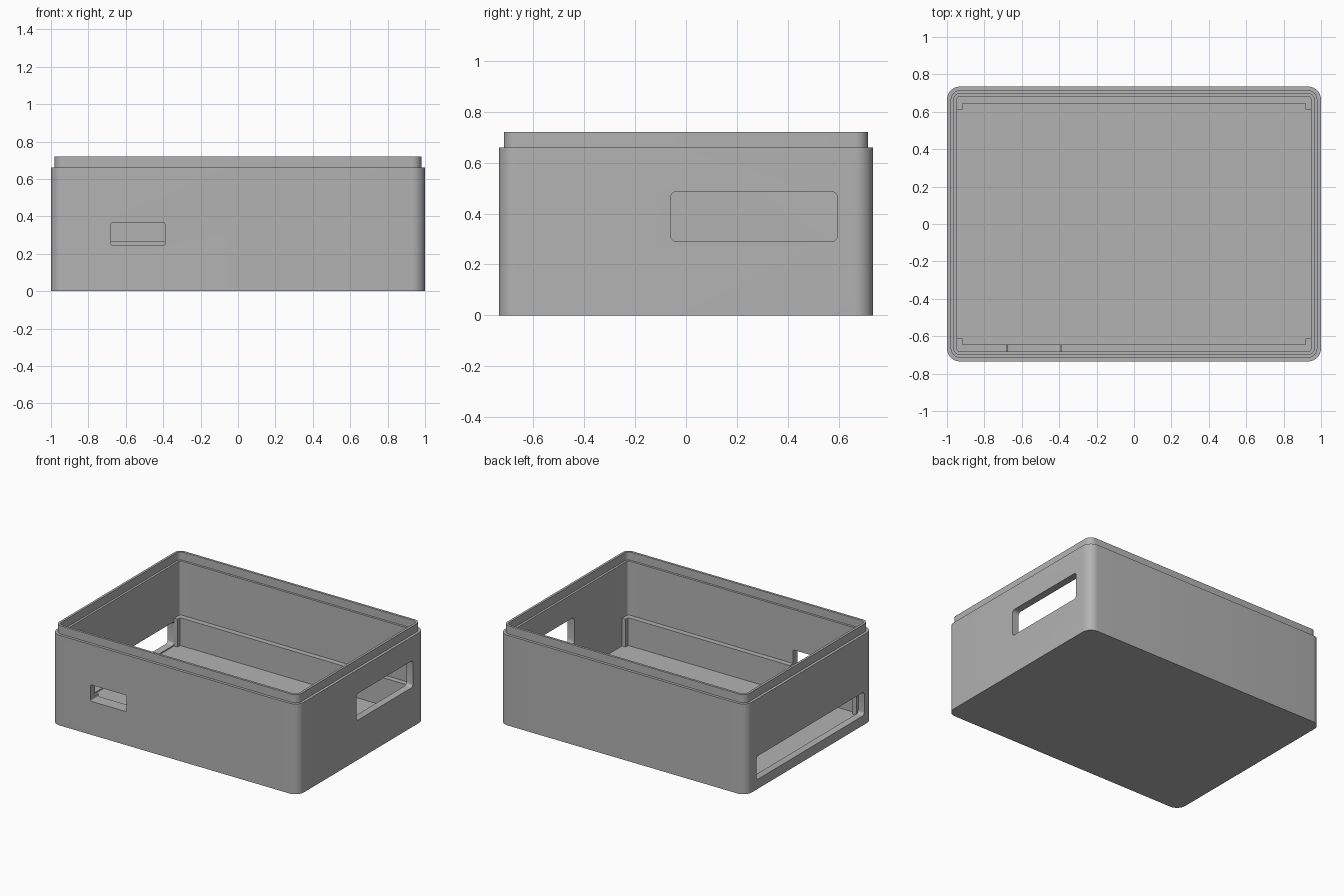
import bpy, bmesh, math
from mathutils import Matrix, Vector

cube = bpy.data.objects.get("Cube")
if cube:
    bpy.data.objects.remove(cube, do_unlink=True)

HALF_X, HALF_Y = 1.0, 0.735
SHOULDER, TOP, FLOOR, RAIL_TOP = 0.66, 0.72, 0.062, 0.265

grey = bpy.data.materials.new("plain grey")
grey.use_nodes = True
COLOUR = (0.45, 0.45, 0.45, 1)
grey.diffuse_color = COLOUR
grey.node_tree.nodes["Principled BSDF"].inputs["Base Color"].default_value = COLOUR


def rounded_rect(hx, hy, r, steps=8):
    """Outline of a rounded rectangle, counter-clockwise."""
    pts = []
    for q, (sx, sy) in enumerate([(1, 1), (-1, 1), (-1, -1), (1, -1)]):
        for i in range(steps + 1):
            a = math.pi / 2 * (q + i / steps)
            pts.append((sx * (hx - r) + r * math.cos(a), sy * (hy - r) + r * math.sin(a)))
    return pts


def loft(name, rings):
    """Closed solid through a list of (outline, height) rings."""
    bm = bmesh.new()
    loops = [[bm.verts.new((x, y, z)) for x, y in pts] for pts, z in rings]
    for a, b in zip(loops, loops[1:]):
        n = len(a)
        for i in range(n):
            j = (i + 1) % n
            bm.faces.new((a[i], a[j], b[j], b[i]))
    bm.faces.new(loops[0][::-1])
    bm.faces.new(loops[-1])
    bmesh.ops.recalc_face_normals(bm, faces=bm.faces)
    mesh = bpy.data.meshes.new(name)
    bm.to_mesh(mesh)
    bm.free()
    mesh.materials.append(grey)
    ob = bpy.data.objects.new(name, mesh)
    bpy.context.collection.objects.link(ob)
    return ob


def activate(ob):
    bpy.ops.object.select_all(action='DESELECT')
    ob.select_set(True)
    bpy.context.view_layer.objects.active = ob


def cut_opening(targets, centre, width, height, radius, facing):
    """Cut a rounded window; facing is 'X' or 'Y', the wall's normal axis."""
    pts = rounded_rect(width / 2, height / 2, radius, 5)
    cutter = loft("opening_cutter", [(pts, -0.12), (pts, 0.12)])
    turn = Matrix.Rotation(math.pi / 2, 4, 'X')
    if facing == 'X':
        turn = Matrix.Rotation(math.pi / 2, 4, 'Z') @ turn
    cutter.data.transform(Matrix.Translation(Vector(centre)) @ turn)
    cutter.hide_render = True
    for ob in targets:
        activate(ob)
        mod = ob.modifiers.new("opening", 'BOOLEAN')
        mod.object = cutter
        mod.operation = 'DIFFERENCE'
        mod.solver = 'EXACT'
        bpy.ops.object.modifier_apply(modifier=mod.name)
    bpy.data.objects.remove(cutter, do_unlink=True)


# Box shell: outer wall, stepped rim, inner wall and floor
def ring(inset, radius, z):
    return rounded_rect(HALF_X - inset, HALF_Y - inset, radius), z


shell = loft("box_shell", [
    ring(0, 0.07, 0), ring(0, 0.07, SHOULDER),
    ring(0.02, 0.05, SHOULDER), ring(0.02, 0.05, TOP),
    ring(0.037, 0.033, TOP), ring(0.037, 0.033, SHOULDER),
    ring(0.053, 0.018, SHOULDER), ring(0.053, 0.018, FLOOR)])

# Inner rails along front and back, with short returns at the corners
def rail(name, side):
    ex, ey = HALF_X - 0.05, HALF_Y - 0.05
    ix, face_y, end_y = ex - 0.032, 0.643, 0.613
    half = [(ex, ey), (ex, end_y), (ix, end_y), (ix, face_y)]
    pts = half + [(-x, y) for x, y in reversed(half)]
    pts = [(x, y * side) for x, y in pts]
    return loft(name, [(pts, FLOOR - 0.01), (pts, RAIL_TOP)])


back_rail = rail("back_rail", 1)
front_rail = rail("front_rail", -1)

# Openings: front slot, left window, low right window
cut_opening([shell, front_rail], (-0.535, -0.68, 0.305), 0.29, 0.12, 0.01, 'Y')
cut_opening([shell], (HALF_X, 0.267, 0.388), 0.655, 0.195, 0.022, 'X')
cut_opening([shell], (-HALF_X, -0.01, 0.155), 1.25, 0.17, 0.022, 'X')

for ob in (shell, back_rail, front_rail):
    activate(ob)
    bpy.ops.object.shade_smooth_by_angle(angle=math.radians(30))
